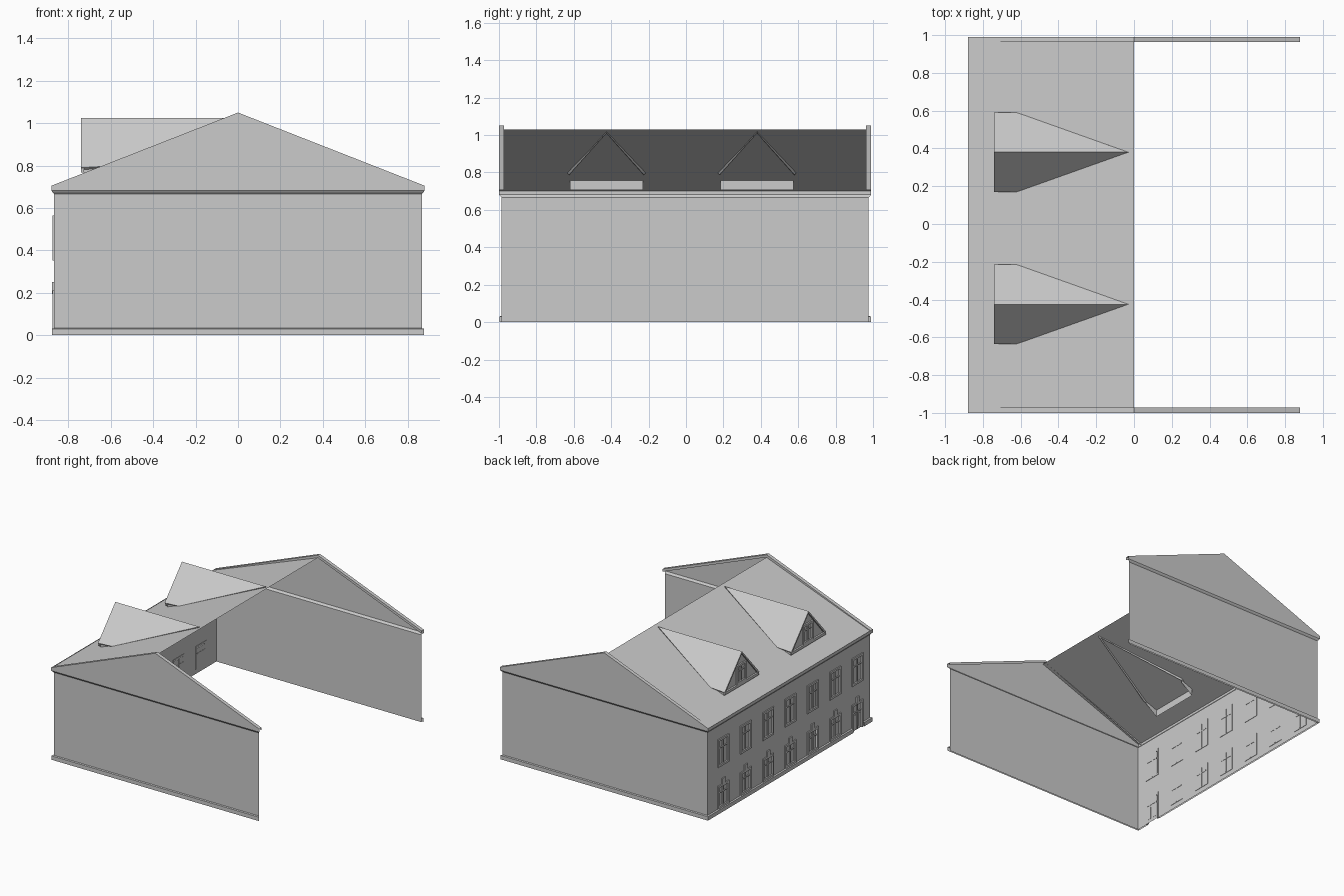
import bpy, bmesh
from mathutils import Vector

if "Cube" in bpy.data.objects:
    bpy.data.objects.remove(bpy.data.objects["Cube"])

WX, YF, YB = 0.867, -0.987, 0.977      # wall planes
CENTRES = [0.79 - 0.27 * i for i in range(7)]
DOOR_Y = CENTRES[-1]


def make(name, bm):
    bmesh.ops.remove_doubles(bm, verts=bm.verts, dist=1e-5)
    me = bpy.data.meshes.new(name)
    bm.to_mesh(me)
    bm.free()
    ob = bpy.data.objects.new(name, me)
    bpy.context.collection.objects.link(ob)
    return ob


def face(bm, *pts):
    return bm.faces.new([bm.verts.new(p) for p in pts])


def box(bm, x0, x1, y0, y1, z0, z1):
    lo, size = Vector((x0, y0, z0)), Vector((x1 - x0, y1 - y0, z1 - z0))
    for v in bmesh.ops.create_cube(bm, size=1)["verts"]:
        v.co = Vector([lo[i] + (v.co[i] + 0.5) * size[i] for i in range(3)])


def strip(bm, a, b, facade=((None, None),)):
    """Profile segment a-b (outward offset, z) run round the two ends and the facade."""
    for y, s in ((YF, -1), (YB, 1)):
        q = [(-WX - a[0], y + s * a[0], a[1]), (WX + a[0], y + s * a[0], a[1]),
             (WX + b[0], y + s * b[0], b[1]), (-WX - b[0], y + s * b[0], b[1])]
        face(bm, *(q if s < 0 else q[::-1]))
    for y0, y1 in facade:
        e = [(YF - o if y0 is None else y0, YB + o if y1 is None else y1) for o in (a[0], b[0])]
        face(bm, (-WX - a[0], e[0][1], a[1]), (-WX - a[0], e[0][0], a[1]),
             (-WX - b[0], e[1][0], b[1]), (-WX - b[0], e[1][1], b[1]))


# End walls (open shell)
bm = bmesh.new()
strip(bm, (0, 0), (0, 0.667), facade=())
make("end_walls", bm)

# Facade wall with window and door openings
bm = bmesh.new()
ys = [YF] + sorted(c + s * 0.052 for c in CENTRES for s in (-1, 1)) + [YB]
zs = [0, 0.05, 0.195, 0.365, 0.55, 0.667]
for i in range(len(ys) - 1):
    for k in range(len(zs) - 1):
        if i % 2 and (k in (1, 3) or (k == 0 and i == 1)):
            continue
        face(bm, (-WX, ys[i + 1], zs[k]), (-WX, ys[i], zs[k]),
             (-WX, ys[i], zs[k + 1]), (-WX, ys[i + 1], zs[k + 1]))
make("facade_wall", bm)

# Plinth, interrupted at the door
bm = bmesh.new()
gap = ((None, DOOR_Y - 0.066), (DOOR_Y + 0.066, None))
strip(bm, (0.011, 0), (0.011, 0.03), gap)
strip(bm, (0.011, 0.03), (0, 0.033), gap)
make("plinth", bm)

# Cornice
bm = bmesh.new()
prof = [(0, 0.667), (0.008, 0.675), (0.013, 0.682), (0.013, 0.705)]
for a, b in zip(prof, prof[1:]):
    strip(bm, a, b)
make("cornice", bm)


def window(bm, x, y, z0, z1, hw, keystone=False, door=False):
    """Surround, recessed pane and glazing bars facing -x."""
    t = 0.016
    for s in (-1, 1):
        e = sorted((y + s * hw, y + s * (hw - t)))
        box(bm, x - 0.008, x + 0.003, e[0], e[1], z0, z1)
    box(bm, x - 0.008, x + 0.003, y - hw + t, y + hw - t, z1 - t, z1)
    if not door:
        box(bm, x - 0.008, x + 0.003, y - hw + t, y + hw - t, z0, z0 + t)
    face(bm, (x + 0.004, y + hw - t, z0), (x + 0.004, y - hw + t, z0),
         (x + 0.004, y - hw + t, z1 - t), (x + 0.004, y + hw - t, z1 - t))
    zt = z0 + 0.66 * (z1 - z0)
    box(bm, x - 0.003, x + 0.006, y - 0.005, y + 0.005, z0 + 0.005, z1 - t)
    box(bm, x - 0.003, x + 0.006, y - hw + t, y + hw - t, zt - 0.004, zt + 0.004)
    if door:
        for s in (-1, 1):
            box(bm, x, x + 0.006, y + s * 0.025 - 0.012, y + s * 0.025 + 0.012, 0.025, zt - 0.02)
    if keystone:
        box(bm, x - 0.009, x, y - 0.018, y + 0.018, z1 - t, z1 + 0.042)


# Facade windows and door
bm = bmesh.new()
for c in CENTRES:
    window(bm, -WX, c, 0.352, 0.565, 0.066)
make("upper_windows", bm)
bm = bmesh.new()
for c in CENTRES[:-1]:
    window(bm, -WX, c, 0.036, 0.21, 0.066, keystone=True)
make("lower_windows", bm)
bm = bmesh.new()
window(bm, -WX, DOOR_Y, 0.0, 0.21, 0.066, keystone=True, door=True)
make("door", bm)

# Gable pediments with narrow raking copings
for name, yo, yi in (("front_pediment", -1.0, -0.972), ("back_pediment", 0.99, 0.963)):
    bm = bmesh.new()
    pts = [(-0.88, 0.705), (0, 1.05), (0.88, 0.705)]
    face(bm, *[(x, yo, z) for x, z in pts])
    for (xa, za), (xb, zb) in zip(pts, pts[1:]):
        face(bm, (xa, yo, za), (xb, yo, zb), (xb, yi, zb), (xa, yi, za))
        face(bm, (xa, yi, za), (xb, yi, zb), (xb, yi, zb - 0.02), (xa, yi, za - 0.02))
    make(name, bm)

# Single roof slope
bm = bmesh.new()
face(bm, (-0.88, YB + 0.011, 0.70), (-0.88, YF - 0.011, 0.70), (0, YF - 0.011, 1.03), (0, YB + 0.011, 1.03))
make("main_roof", bm)

# Dormers
for n, c in (("back", 0.38), ("front", -0.425)):
    bm = bmesh.new()
    for s in (-1, 1):
        q = [(-0.74, c + s * 0.21, 0.79), (-0.74, c, 1.025), (-0.03, c, 1.025), (-0.62, c + s * 0.21, 0.797)]
        face(bm, *(q if s > 0 else q[::-1]))
    bmesh.ops.recalc_face_normals(bm, faces=bm.faces)
    if sum(f.normal.z for f in bm.faces) < 0:
        bmesh.ops.reverse_faces(bm, faces=bm.faces)
    roof = make(n + "_dormer_roof", bm)
    sol = roof.modifiers.new("thickness", "SOLIDIFY")
    sol.thickness, sol.offset = 0.014, -1

    bm = bmesh.new()
    x = -0.727
    face(bm, *[(x, c + y, z) for y, z in
               ((0.195, 0.705), (-0.195, 0.705), (-0.195, 0.79), (0, 1.01), (0.195, 0.79))])
    for s in (-1, 1):
        y = c + s * 0.195
        face(bm, (x, y, 0.705), (-0.63, y, 0.775), (-0.63, y, 0.79), (x, y, 0.79))
    make(n + "_dormer_walls", bm)

    bm = bmesh.new()
    box(bm, -0.74, x, c - 0.207, c + 0.207, 0.768, 0.788)
    make(n + "_dormer_sill", bm)
    bm = bmesh.new()
    window(bm, x - 0.005, c, 0.788, 0.935, 0.06)
    make(n + "_dormer_window", bm)
